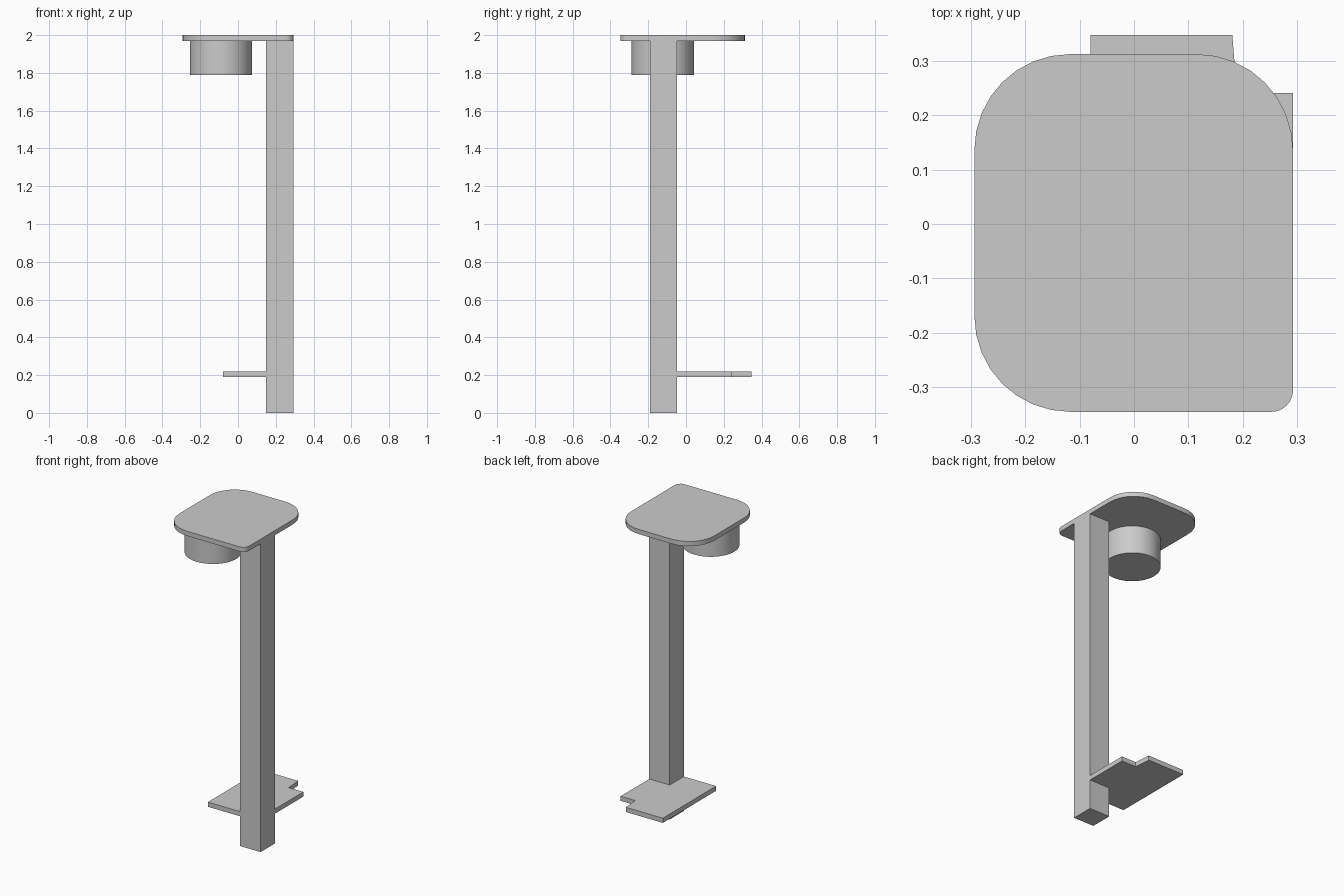
import bpy, bmesh, math
from mathutils import Vector

cube = bpy.data.objects.get("Cube")
if cube:
    bpy.data.objects.remove(cube, do_unlink=True)

GREY = (0.6, 0.6, 0.6, 1)
grey = bpy.data.materials.new("plain grey")
grey.use_nodes = True
grey.diffuse_color = GREY
grey.node_tree.nodes["Principled BSDF"].inputs["Base Color"].default_value = GREY


def slab(name, outline, z0, z1, smooth=False):
    """Extrude a flat outline from z0 up to z1."""
    bm = bmesh.new()
    base = bm.faces.new([bm.verts.new((x, y, z0)) for x, y in outline])
    top = bmesh.ops.extrude_face_region(bm, geom=[base])["geom"]
    bmesh.ops.translate(bm, vec=(0, 0, z1 - z0),
                        verts=[v for v in top if isinstance(v, bmesh.types.BMVert)])
    bmesh.ops.recalc_face_normals(bm, faces=bm.faces)
    mesh = bpy.data.meshes.new(name)
    bm.to_mesh(mesh)
    bm.free()
    mesh.materials.append(grey)
    obj = bpy.data.objects.new(name, mesh)
    bpy.context.collection.objects.link(obj)
    if smooth:
        bpy.ops.object.select_all(action="DESELECT")
        obj.select_set(True)
        bpy.context.view_layer.objects.active = obj
        bpy.ops.object.shade_smooth_by_angle(angle=math.radians(30))
    return obj


def arc(cx, cy, r, start, end, steps):
    angles = [math.radians(start + (end - start) * i / steps) for i in range(steps + 1)]
    return [(cx + r * math.cos(a), cy + r * math.sin(a)) for a in angles]


def rounded_rect(x0, x1, y0, y1, radii, steps=8):
    """Radii run counterclockwise from the front corner at x0."""
    points = []
    corners = [(x0, y0, 1, 1), (x1, y0, -1, 1), (x1, y1, -1, -1), (x0, y1, 1, -1)]
    for i, ((x, y, sx, sy), r) in enumerate(zip(corners, radii)):
        points += arc(x + sx * r, y + sy * r, r, 180 + 90 * i, 270 + 90 * i, steps)
    return points


# Square post
LEFT, RIGHT, FRONT, BACK = 0.148, 0.293, -0.19, -0.047
slab("post", [(LEFT, FRONT), (RIGHT, FRONT), (RIGHT, BACK), (LEFT, BACK)], 0, 1.97)

# Top plate with one tight corner and three wide ones
slab("top_plate", rounded_rect(-0.294, RIGHT, -0.346, 0.313, (0.176, 0.04, 0.178, 0.176)),
     1.97, 2.0, smooth=True)

# Round drum hanging under the top plate
slab("drum", arc(-0.09, -0.123, 0.165, 0, 354.375, 63), 1.79, 1.97, smooth=True)

# Notched foot plate
slab("foot_plate", [(-0.08, FRONT), (RIGHT, FRONT), (RIGHT, 0.241), (0.19, 0.241),
                    (0.181, 0.348), (-0.08, 0.348)], 0.19, 0.22)
